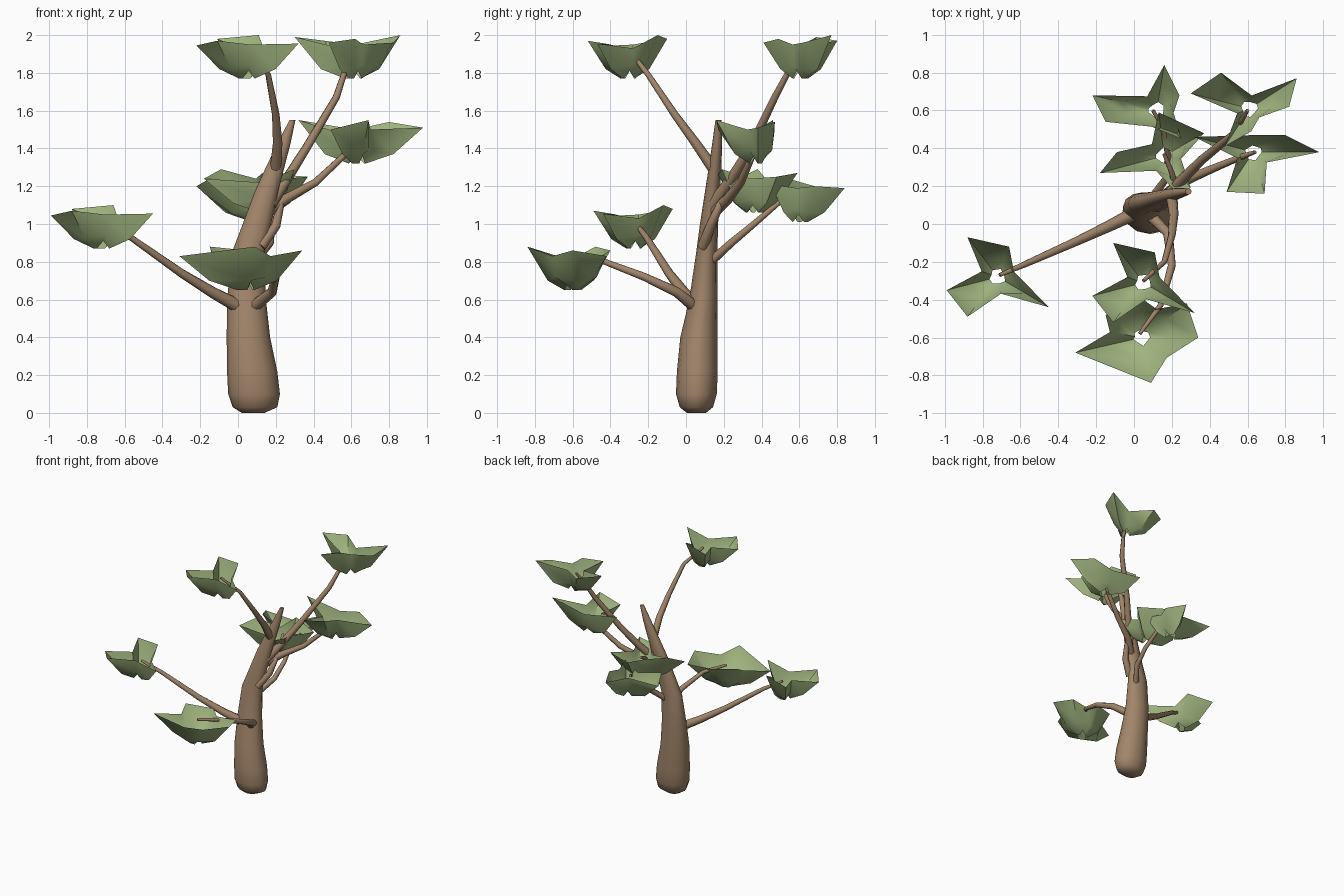
import bpy, bmesh, math
from mathutils import Vector


def material(name, rgb):
    m = bpy.data.materials.new(name)
    m.diffuse_color = (*rgb, 1)
    return m


BARK = material("bark", (0.36, 0.235, 0.145))
LEAF = material("leaf", (0.35, 0.45, 0.21))


def skin(name, rings, mat, cap, angle):
    """Skin closed rings of points into one object."""
    bm = bmesh.new()
    loops = [[bm.verts.new(p) for p in ring] for ring in rings]
    n = len(loops[0])
    for a, b in zip(loops, loops[1:]):
        for i in range(n):
            j = (i + 1) % n
            bm.faces.new((a[i], a[j], b[j], b[i]))
    if cap:
        bm.faces.new(loops[0][::-1])
        bm.faces.new(loops[-1])
    bmesh.ops.recalc_face_normals(bm, faces=bm.faces)
    me = bpy.data.meshes.new(name)
    bm.to_mesh(me)
    bm.free()
    me.materials.append(mat)
    ob = bpy.data.objects.new(name, me)
    bpy.context.collection.objects.link(ob)
    bpy.ops.object.select_all(action='DESELECT')
    bpy.context.view_layer.objects.active = ob
    ob.select_set(True)
    bpy.ops.object.shade_smooth_by_angle(angle=math.radians(angle))


def branch(name, pts, r0, r1, sides=8):
    """Tapered limb along a path."""
    pts = [Vector(p) for p in pts]
    rings = []
    for k, p in enumerate(pts):
        d = (pts[min(k + 1, len(pts) - 1)] - pts[max(k - 1, 0)]).normalized()
        u = d.cross(Vector((1, 0, 0))).normalized()
        v = d.cross(u)
        r = r0 + (r1 - r0) * k / (len(pts) - 1)
        rings.append([p + r * (math.cos(t) * u + math.sin(t) * v)
                      for t in (2 * math.pi * i / sides for i in range(sides))])
    skin(name, rings, BARK, True, 60)


def foliage(name, centre, top, arms, notch=0.09, dips=(0.05, 0.07, 0.05)):
    """Open three-armed funnel: arm corners (x, y, drop) go counter-clockwise,
    with a notch after each arm."""
    c = Vector(centre)
    bottom = top - 0.23
    rim, belly, hole = [], [], []
    for k, arm in enumerate(arms):
        pts = [(Vector(p[:2]) - c, p[2]) for p in arm]
        for p, drop in pts:
            rim.append((*(c + p), top - drop))
            belly.append((*(c + p * 0.55), bottom + 0.05))
            hole.append((*(c + p.normalized() * 0.045), bottom))
        nxt = Vector(arms[(k + 1) % 3][0][:2]) - c
        a0 = math.atan2(pts[-1][0].y, pts[-1][0].x)
        mid = a0 + ((math.atan2(nxt.y, nxt.x) - a0) % (2 * math.pi)) / 2
        q = Vector((math.cos(mid), math.sin(mid)))
        rim.append((*(c + q * notch), top - dips[k]))
        belly.append((*(c + q * notch * 0.85), bottom + 0.07))
        hole.append((*(c + q * 0.035), bottom + 0.04))
    skin(name, [rim, belly, hole], LEAF, False, 65)


# Trunk: leaning, swollen base (x, y, z, half width, half depth)
trunk = [(0.08, 0.055, 0.0, 0.06, 0.05), (0.09, 0.055, 0.03, 0.118, 0.088),
         (0.085, 0.055, 0.1, 0.137, 0.108), (0.075, 0.06, 0.22, 0.133, 0.108),
         (0.055, 0.068, 0.4, 0.115, 0.098), (0.045, 0.092, 0.6, 0.103, 0.075),
         (0.055, 0.11, 0.85, 0.087, 0.056), (0.1, 0.122, 1.0, 0.075, 0.048),
         (0.15, 0.14, 1.17, 0.062, 0.04), (0.2, 0.155, 1.31, 0.048, 0.033),
         (0.245, 0.165, 1.43, 0.034, 0.026), (0.288, 0.172, 1.55, 0.016, 0.016)]
skin("trunk", [[(x + rx * math.cos(i * math.pi / 6), y + ry * math.sin(i * math.pi / 6), z)
                for i in range(12)] for x, y, z, rx, ry in trunk], BARK, True, 60)

# Branches
branch("left_branch", [(0.01, 0.06, 0.56), (-0.13, -0.01, 0.635), (-0.3, -0.09, 0.74),
                       (-0.57, -0.21, 0.93), (-0.71, -0.27, 1.01)], 0.037, 0.01)
branch("front_branch", [(0.08, 0.05, 0.56), (0.18, -0.05, 0.64), (0.2, -0.22, 0.72),
                        (0.14, -0.43, 0.8), (0.03, -0.58, 0.83)], 0.032, 0.01)
branch("top_front_branch", [(0.2, 0.14, 1.3), (0.21, 0.05, 1.43), (0.2, -0.06, 1.58),
                            (0.16, -0.2, 1.79), (0.05, -0.3, 1.92)], 0.03, 0.01)
branch("top_right_branch", [(0.17, 0.14, 1.1), (0.26, 0.24, 1.24), (0.36, 0.34, 1.4),
                            (0.52, 0.47, 1.67), (0.57, 0.55, 1.82), (0.6, 0.6, 1.9)], 0.033, 0.01)
branch("right_branch", [(0.14, 0.13, 1.05), (0.25, 0.22, 1.13), (0.41, 0.29, 1.22),
                        (0.58, 0.36, 1.38), (0.64, 0.38, 1.45)], 0.033, 0.01)
branch("middle_branch", [(0.12, 0.09, 0.88), (0.2, 0.13, 0.99), (0.225, 0.18, 1.1),
                         (0.2, 0.27, 1.17), (0.16, 0.37, 1.22)], 0.03, 0.01)
branch("back_branch", [(0.09, 0.13, 0.8), (0.17, 0.24, 0.9), (0.18, 0.36, 1.0),
                       (0.16, 0.5, 1.12), (0.1, 0.6, 1.17)], 0.024, 0.01)

# Foliage clusters (the left and top-front ones share a shape)
for name, dx, dy, top in (("left_foliage", 0, 0, 1.1), ("top_front_foliage", 0.77, -0.03, 2.0)):
    arms = [[(-0.99, -0.35, 0.055), (-0.88, -0.49, 0.03)], [(-0.45, -0.44, 0.045)],
            [(-0.66, -0.12, 0.0), (-0.88, -0.07, 0.02)]]
    foliage(name, (-0.72 + dx, -0.28 + dy), top,
            [[(x + dx, y + dy, z) for x, y, z in arm] for arm in arms])
foliage("front_foliage", (0.04, -0.6), 0.88,
        [[(-0.31, -0.68, 0.05), (0.09, -0.84, 0.0)], [(0.34, -0.6, 0.02), (0.28, -0.42, 0.05)],
         [(0.05, -0.4, 0.02), (-0.15, -0.48, 0.0)]], notch=0.17, dips=(0.05, 0.05, 0.05))
foliage("top_right_foliage", (0.61, 0.61), 2.0,
        [[(0.82, 0.62, 0.04), (0.86, 0.77, 0.0)], [(0.46, 0.8, 0.03), (0.3, 0.69, 0.01)],
         [(0.48, 0.41, 0.04), (0.62, 0.49, 0.02)]], notch=0.07)
foliage("right_foliage", (0.63, 0.38), 1.55,
        [[(0.98, 0.38, 0.04), (0.8, 0.47, 0.01)], [(0.32, 0.46, 0.0)],
         [(0.49, 0.17, 0.05), (0.69, 0.16, 0.0)]])
foliage("back_foliage", (0.12, 0.6), 1.24,
        [[(0.24, 0.68, 0.04), (0.16, 0.84, 0.05)], [(-0.22, 0.68, 0.04), (-0.15, 0.54, 0.0)],
         [(0.25, 0.45, 0.03)]])
foliage("middle_foliage", (0.16, 0.36), 1.29,
        [[(0.37, 0.48, 0.04), (0.13, 0.59, 0.02)], [(-0.09, 0.38, 0.0), (-0.18, 0.27, 0.05)],
         [(0.22, 0.17, 0.03), (0.3, 0.19, 0.0)]])
